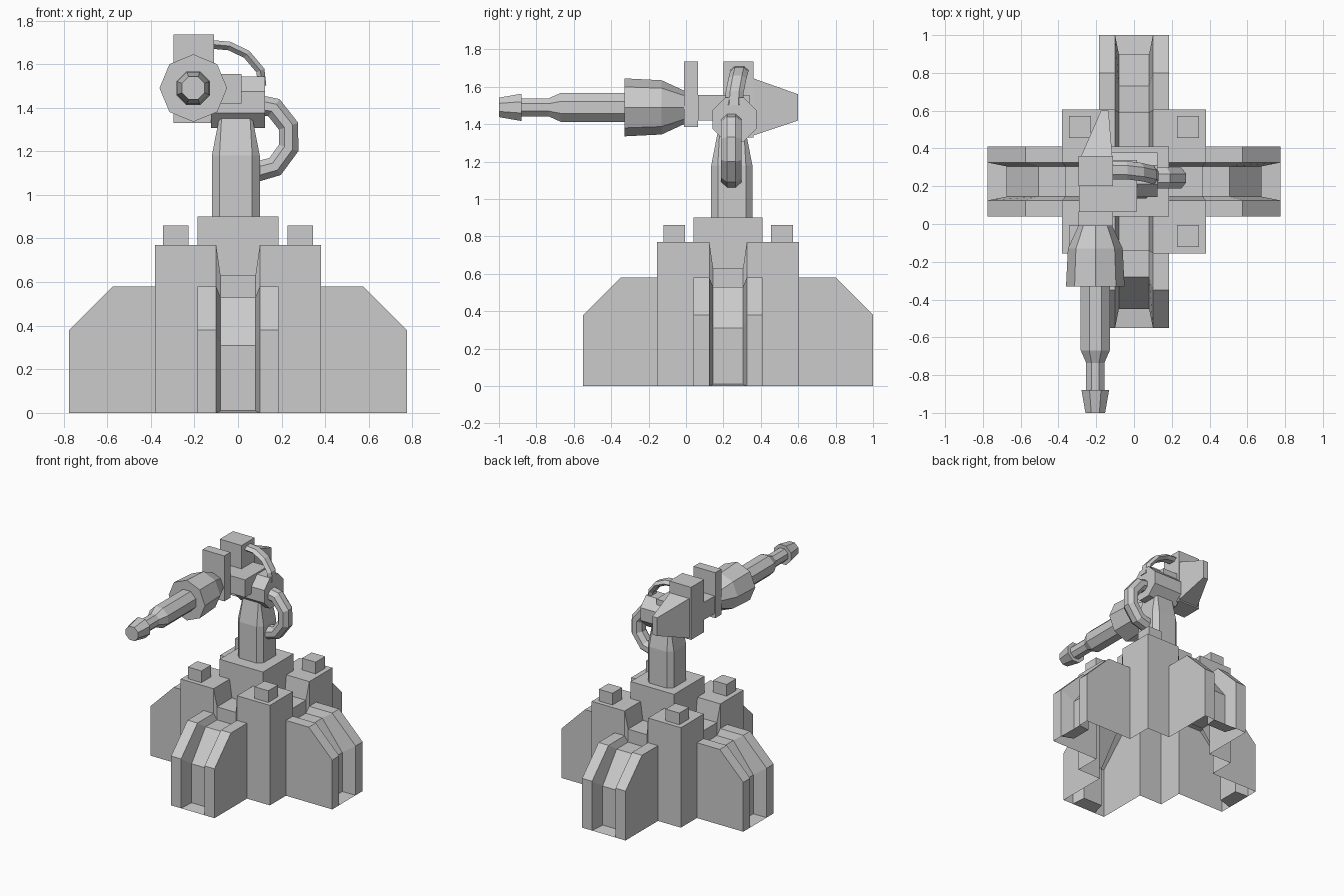
import bpy, bmesh
from math import cos, sin, pi, radians
from mathutils import Vector, Matrix

if "Cube" in bpy.data.objects:
    bpy.data.objects.remove(bpy.data.objects["Cube"])

CY = 0.225  # y of the base axis


def finish(name, bm):
    bmesh.ops.remove_doubles(bm, verts=bm.verts, dist=1e-4)
    bmesh.ops.recalc_face_normals(bm, faces=bm.faces)
    me = bpy.data.meshes.new(name)
    bm.to_mesh(me)
    bm.free()
    ob = bpy.data.objects.new(name, me)
    bpy.context.collection.objects.link(ob)
    return ob


def loft(name, rings):
    """Skin a list of equal-length vertex rings and cap both ends."""
    bm = bmesh.new()
    vs = [[bm.verts.new(p) for p in r] for r in rings]
    n = len(vs[0])
    for a, b in zip(vs, vs[1:]):
        for i in range(n):
            bm.faces.new((a[i], a[(i + 1) % n], b[(i + 1) % n], b[i]))
    bm.faces.new(vs[0])
    bm.faces.new(vs[-1])
    return finish(name, bm)


def box(name, x0, x1, y0, y1, z0, z1):
    return loft(name, [[(x0, y0, z), (x1, y0, z), (x1, y1, z), (x0, y1, z)] for z in (z0, z1)])


def circle(r, n=8, flat=True):
    off = pi / n if flat else 0
    k = r / cos(pi / n) if flat else r
    return [(k * cos(2 * pi * i / n + off), k * sin(2 * pi * i / n + off)) for i in range(n)]


def lathe_y(name, cx, cz, profile, flat):
    return loft(name, [[(cx + a, y, cz + b) for a, b in circle(r, 8, flat)] for y, r in profile])


def hose(name, path, thick, wide, sides=8):
    pts = [Vector(p) for p in path]
    rings = []
    for i, p in enumerate(pts):
        t = (pts[min(i + 1, len(pts) - 1)] - pts[max(i - 1, 0)]).normalized()
        side = Vector((0, 1, 0))
        up = t.cross(side).normalized()
        rings.append([p + up * a * thick + side * b * wide for a, b in circle(1, sides)])
    return loft(name, rings)


# Base: open-bottomed shell, one eighth wedge repeated by mirror and rotation
G, F, B, C = 0.10, 0.185, 0.38, 0.08   # channel edge, fin side, block side, channel floor
fin = [(B, 0.58), (0.575, 0.58), (0.775, 0.38), (0.775, 0.0)]
rim = [(F, 0.77), (B, 0.77)] + fin
ramp = [(F, 0.63), (0.365, 0.63), (0.365, 0.53), (0.505, 0.53), (0.675, 0.31), (0.675, 0.01)]


def strip(p, xp, q, xq):
    return [[(xp, *p[i]), (xp, *p[i + 1]), (xq, *q[i + 1]), (xq, *q[i])] for i in range(len(p) - 1)]


faces = strip(fin, G, fin, F) + strip(rim, G, ramp, C) + strip(ramp, C, ramp, 0)
faces += [
    [(F, r, z) for r, z in [(B, 0)] + fin[::-1] + []],                                  # fin side
    [(0, 0.675, 0.01), (C, 0.675, 0.01), (G, 0.775, 0), (0, 0.775, 0)],                 # channel floor
    [(F, B, 0), (B, B, 0), (B, B, 0.77), (G, B, 0.77), (G, B, 0.58), (F, B, 0.58)],     # block wall
    [(F, F, 0.77), (B, B, 0.77), (G, B, 0.77), (G, F, 0.77)],                           # block top
    [(0, F, 0.63), (C, F, 0.63), (G, F, 0.77), (F, F, 0.77), (F, F, 0.9), (0, F, 0.9)], # hub wall
    [(0, 0, 0.9), (F, F, 0.9), (0, F, 0.9)],                                            # hub top
]
bm = bmesh.new()
for k in range(4):
    rot = Matrix.Translation((0, CY, 0)) @ Matrix.Rotation(k * pi / 2, 4, 'Z')
    for s in (1, -1):
        for f in faces:
            vs = [bm.verts.new(rot @ Vector((s * x, y, z))) for x, y, z in f]
            bm.faces.new(vs if s > 0 else vs[::-1])
finish("base_shell", bm)

# Caps on the four corner blocks
for sx in (-1, 1):
    for sy in (-1, 1):
        x, y = sx * 0.285, CY + sy * 0.288
        box("block_cap", x - 0.058, x + 0.058, y - 0.058, y + 0.058, 0.77, 0.86)


# Neck: chamfered square column narrowing at the top
def chamfered(h, c, z):
    e = h - c
    pts = [(h, -e), (h, e), (e, h), (-e, h), (-h, e), (-h, -e), (-e, -h), (e, -h)]
    return [(x - 0.01, y + 0.245, z) for x, y in pts]


loft("neck", [chamfered(0.11, 0.035, 0.9), chamfered(0.11, 0.035, 1.18), chamfered(0.075, 0.01, 1.36)])

# Pivot drum, lying along x
loft("pivot_drum", [[(x, 0.26 + a, 1.425 + b) for a, b in circle(0.118)] for x in (-0.125, 0.125)])

# Gun housing, tail and plates
box("housing", -0.295, -0.11, 0.2, 0.36, 1.33, 1.735)
loft("tail", [[(x0, y, z0), (x1, y, z0), (x1, y, z1), (x0, y, z1)] for y, x0, x1, z0, z1 in
              ((0.3, -0.293, -0.112, 1.335, 1.66), (0.36, -0.28, -0.115, 1.34, 1.645),
               (0.6, -0.175, -0.135, 1.42, 1.56))])
box("breech_block", -0.29, 0.015, 0.065, 0.34, 1.42, 1.555)
box("front_plate", -0.295, -0.11, -0.01, 0.065, 1.385, 1.735)

# Barrel
lathe_y("barrel_shroud", -0.205, 1.49, [(0, 0.085), (-0.13, 0.145), (-0.33, 0.155)], False)
lathe_y("barrel", -0.205, 1.49, [(-0.3, 0.077), (-0.67, 0.077), (-0.735, 0.048), (-0.9, 0.048)], True)
lathe_y("muzzle", -0.205, 1.49, [(-0.88, 0.073), (-1.0, 0.052)], True)

# Hoses
hose("side_hose", [(0.08, 0.243, 1.415), (0.165, 0.243, 1.40), (0.232, 0.243, 1.315),
                   (0.232, 0.243, 1.215), (0.17, 0.243, 1.13), (0.06, 0.243, 1.10)], 0.047, 0.055)
hose("top_hose", [(-0.14, 0.285, 1.692), (-0.04, 0.285, 1.683), (0.04, 0.275, 1.645),
                  (0.103, 0.26, 1.57), (0.11, 0.255, 1.5)], 0.02, 0.042, 6)
